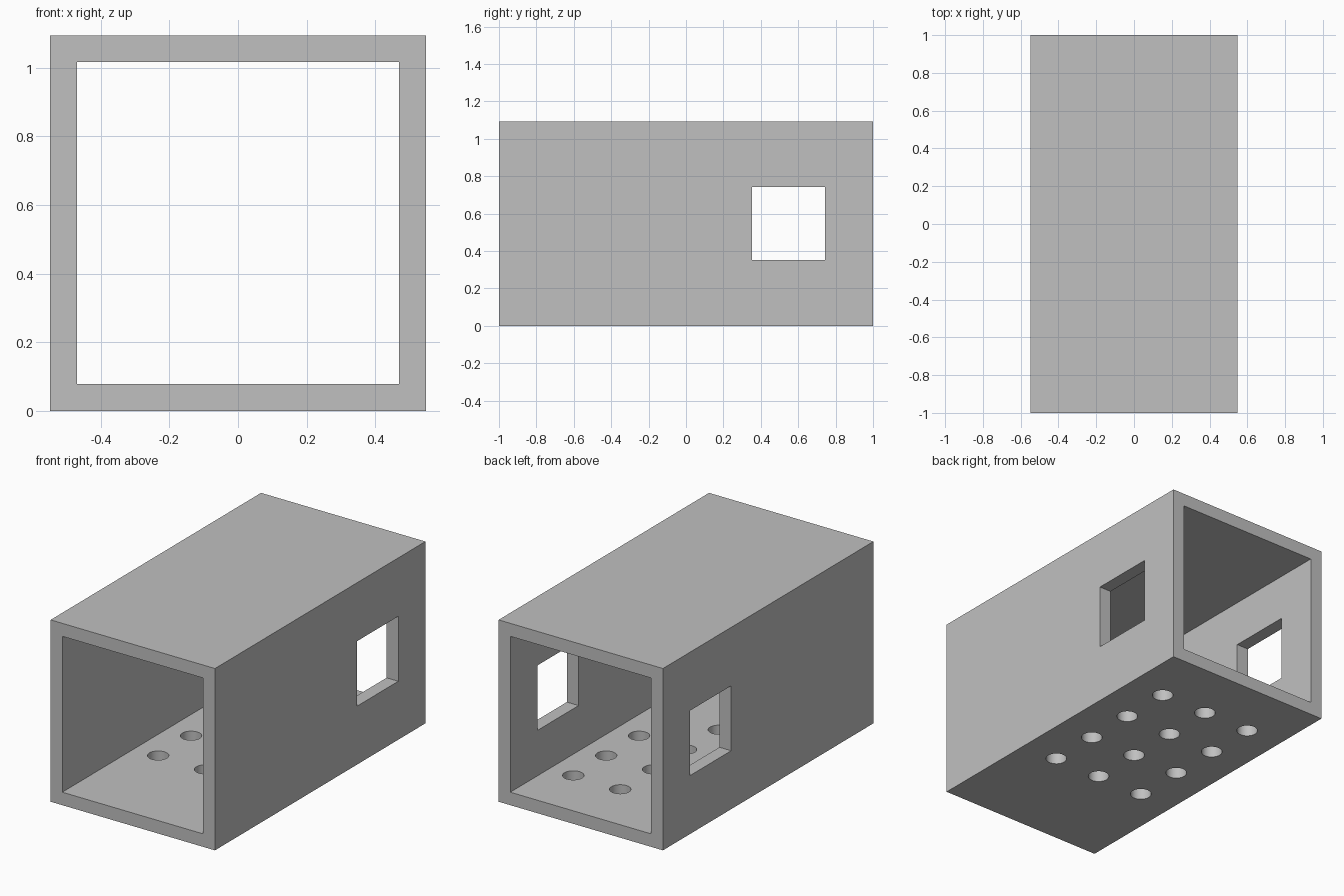
import bpy
import bmesh
import math
from mathutils import Matrix, Vector

default = bpy.data.objects.get("Cube")
if default:
    bpy.data.objects.remove(default, do_unlink=True)

U = 2 / 25.6                      # design unit, equal to the wall thickness / 2 units
LENGTH, WIDTH, WALL = 2.0, 28 * U / 2, U
WIDTH = 14 * U
MID = WIDTH / 2
HOLE_RADIUS, HOLE_PITCH = 0.75 * U, 4 * U


def make_object(name, bm):
    mesh = bpy.data.meshes.new(name)
    bm.to_mesh(mesh)
    bm.free()
    obj = bpy.data.objects.new(name, mesh)
    bpy.context.collection.objects.link(obj)
    return obj


def box(name, size, centre):
    bm = bmesh.new()
    matrix = Matrix.Translation(centre) @ Matrix.Diagonal(Vector(size).to_4d())
    bmesh.ops.create_cube(bm, size=1, matrix=matrix)
    return make_object(name, bm)


def cut(target, cutter):
    cutter.hide_render = True
    mod = target.modifiers.new(cutter.name, 'BOOLEAN')
    mod.operation = 'DIFFERENCE'
    mod.solver = 'EXACT'
    mod.object = cutter
    bpy.context.view_layer.objects.active = target
    bpy.ops.object.modifier_apply(modifier=mod.name)
    bpy.data.objects.remove(cutter, do_unlink=True)


# Square tube, open at both ends
tube = box("square_tube", (WIDTH, LENGTH, WIDTH), (0, 0, MID))
inner = WIDTH - 2 * WALL
cut(tube, box("bore_cutter", (inner, LENGTH + 1, inner), (0, 0, MID)))

# Square window through both side walls
cut(tube, box("window_cutter", (WIDTH + 1, 5 * U, 5 * U), (0, 7 * U, MID)))

# Grid of round holes in the floor
bm = bmesh.new()
for column in (-1, 0, 1):
    for row in (-1, 0, 1, 2):
        bmesh.ops.create_cone(
            bm, cap_ends=True, segments=48, depth=4 * WALL,
            radius1=HOLE_RADIUS, radius2=HOLE_RADIUS,
            matrix=Matrix.Translation((column * HOLE_PITCH, row * HOLE_PITCH, 0)))
cut(tube, make_object("floor_hole_cutter", bm))

# Plain grey finish
grey = bpy.data.materials.new("light_grey")
grey.use_nodes = True
colour = (0.527, 0.527, 0.527, 1)
grey.diffuse_color = colour
grey.node_tree.nodes["Principled BSDF"].inputs["Base Color"].default_value = colour
tube.data.materials.clear()
tube.data.materials.append(grey)

# Smooth hole walls, crisp edges
bpy.ops.object.select_all(action='DESELECT')
tube.select_set(True)
bpy.context.view_layer.objects.active = tube
bpy.ops.object.shade_smooth_by_angle(angle=math.radians(30))
